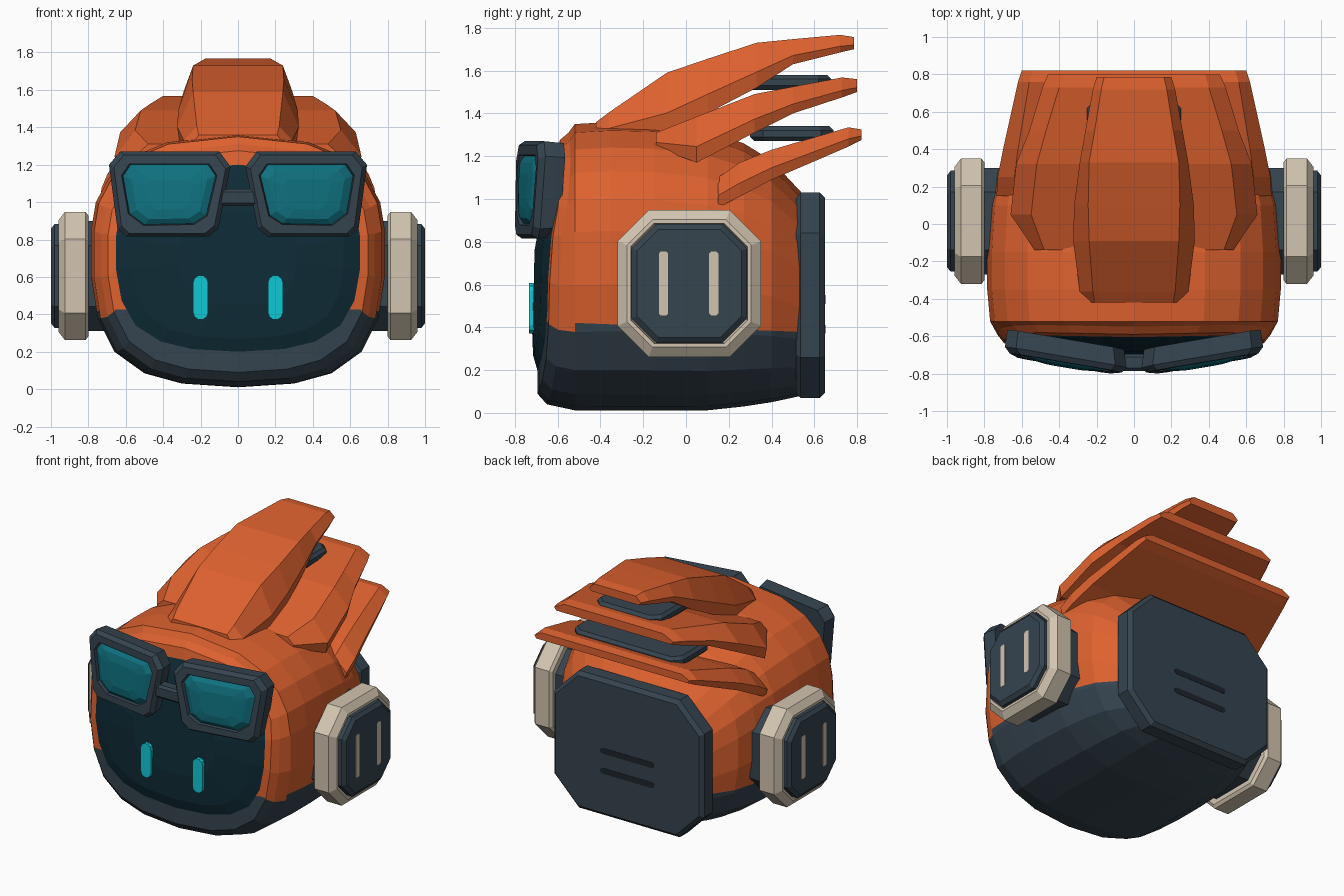
import bpy, bmesh, math
from mathutils import Vector

if "Cube" in bpy.data.objects:
    bpy.data.objects.remove(bpy.data.objects["Cube"])


def material(name, rgb):
    m = bpy.data.materials.new(name)
    m.diffuse_color = (*rgb, 1)
    m.use_nodes = True
    m.node_tree.nodes["Principled BSDF"].inputs["Base Color"].default_value = m.diffuse_color
    return m


ORANGE = material("orange", (0.72, 0.12, 0.028))
SLATE = material("dark slate", (0.036, 0.058, 0.078))
VISOR = material("visor navy", (0.0045, 0.024, 0.036))
CREAM = material("cream", (0.65, 0.56, 0.44))
LENS = material("lens teal", (0.005, 0.17, 0.22))
CYAN = material("eye cyan", (0.005, 0.58, 0.66))
SLOT = material("slot black", (0.012, 0.018, 0.025))


def loft(name, rings, mats, start=True, end=True, rule=None, cut=None):
    """Skin a list of equal-length closed rings; rule picks a material per face."""
    bm = bmesh.new()
    loops = [[bm.verts.new(p) for p in r] for r in rings]
    n = len(loops[0])
    for a, b in zip(loops, loops[1:]):
        for i in range(n):
            j = (i + 1) % n
            bm.faces.new((a[i], a[j], b[j], b[i]))
    if start:
        bm.faces.new(loops[0])
    if end:
        bm.faces.new(loops[-1])
    bmesh.ops.recalc_face_normals(bm, faces=bm.faces[:])
    if cut:
        bmesh.ops.bisect_plane(bm, geom=bm.verts[:] + bm.edges[:] + bm.faces[:],
                               plane_co=cut[0], plane_no=cut[1])
    me = bpy.data.meshes.new(name)
    for m in mats:
        me.materials.append(m)
    if rule:
        for f in bm.faces:
            f.material_index = rule(f)
    bm.to_mesh(me)
    bm.free()
    ob = bpy.data.objects.new(name, me)
    bpy.context.collection.objects.link(ob)
    return ob


def octagon(hu, hv, ch, d=0.0):
    """Chamfered rectangle, inset by d."""
    hu, hv, ch = hu - d, hv - d, ch - 0.58 * d
    return [(hu, hv - ch), (hu - ch, hv), (ch - hu, hv), (-hu, hv - ch),
            (-hu, ch - hv), (ch - hu, -hv), (hu - ch, -hv), (hu, ch - hv)]


def capsule(r, h, n=5):
    """Upright pill outline, radius r and total half height h."""
    top = [(r * math.cos(math.pi * i / n), h - r + r * math.sin(math.pi * i / n))
           for i in range(n + 1)]
    return top + [(-u, -v) for u, v in top]


# head shell: half profile stretched between stations along the depth
HALF = [(0, .01), (.3, .03), (.5, .085), (.66, .2), (.75, .38), (.785, .6), (.785, .85),
        (.76, 1.0), (.69, 1.13), (.57, 1.24), (.38, 1.32), (0, 1.36)]
PROFILE = HALF + [(-x, z) for x, z in HALF[-2:0:-1]]


def station(y, sx, z0, z1, lean=0.0):
    out = []
    for x, z in PROFILE:
        x, z = x * sx, z0 + (z - .01) / 1.35 * (z1 - z0)
        out.append((x, y + lean * (.2 * max(0, z - .75) + .12 * x * x), z))
    return out


SHELL = [station(.54, .72, .08, 1.03), station(.40, .87, .05, 1.18),
         station(.27, .93, .03, 1.26), station(.10, .98, .012, 1.32),
         station(-.15, 1, .01, 1.355), station(-.35, 1, .01, 1.36),
         station(-.52, .98, .012, 1.35), station(-.65, .93, .04, 1.31, .9),
         station(-.695, .885, .09, 1.275, 1), station(-.695, .83, .2, 1.2, 1)]
loft("head_shell", SHELL, [ORANGE, SLATE], end=False,
     rule=lambda f: 1 if f.calc_center_median().z < .40 else 0,
     cut=((0, 0, .4), (0, 0.04, 1)))

# face visor, gently domed
loft("face_visor", [station(-.695, .83, .2, 1.2, 1), station(-.715, .72, .27, 1.13, 1),
                    station(-.722, .4, .45, .95, 1)], [VISOR], start=False)

# eyes
for s, side in ((1, "right"), (-1, "left")):
    loft(f"eye_{side}", [[(s * .2 + u, y, .49 + v) for u, v in capsule(.04, .12)]
                         for y in (-.70, -.734)], [CYAN])

# back plate with two slots
loft("back_plate", [[(u, y, .55 + v) for u, v in octagon(.58, .48, .19, d)]
                    for y, d in ((.515, .025), (.535, 0), (.625, 0), (.65, .025))], [SLATE])
for i, z in enumerate((.53, .39)):
    loft(f"back_slot_{i + 1}", [[(v, y, z + u) for u, v in capsule(.02, .21)]
                                for y in (.645, .652)], [SLOT])

# ear cups
CY, CZ = .015, .605


def ear_rings(s, h, ch, steps):
    return [[(s * x, CY + u, CZ + v) for u, v in octagon(h, h + .008, ch, d)] for x, d in steps]


for s, side in ((1, "right"), (-1, "left")):
    loft(f"ear_pad_{side}", ear_rings(s, .285, .13, ((.66, 0), (.82, 0))), [SLATE])
    loft(f"ear_ring_{side}", ear_rings(s, .335, .145, (
        (.80, .02), (.815, 0), (.925, 0), (.96, .045), (.96, .062), (.92, .07))), [CREAM])
    loft(f"ear_disc_{side}", ear_rings(s, .27, .115, (
        (.90, 0), (.98, 0), (1.0, .025))), [SLATE])
    # plain upright accent bars
    for k, y in (("front", -.105), ("back", .13)):
        loft(f"ear_accent_{side}_{k}", [[(s * x, y + u, CZ + v)
                                         for u, v in octagon(.022, .15, .01)]
                                        for x in (.995, 1.0005)], [CREAM])

# goggles resting on the brow
OUTER = [(.10, 1.27), (.63, 1.27), (.69, 1.20), (.645, .86),
         (.60, .815), (.16, .815), (.105, .86), (.04, 1.19)]
INNER = [(.16, 1.20), (.575, 1.20), (.615, 1.14), (.58, .94),
         (.50, .88), (.24, .885), (.17, .93), (.12, 1.14)]


def goggle_ring(s, pts, dy, k=1.0):
    out = []
    for x, z in pts:
        x, z = .367 + (x - .367) * k, 1.04 + (z - 1.04) * k
        out.append((s * x, -.815 + .17 * (x - .05) + .05 * (z - .82) + dy, z))
    return out


for s, side in ((1, "right"), (-1, "left")):
    loft(f"goggle_frame_{side}", [
        goggle_ring(s, OUTER, .125, .96), goggle_ring(s, OUTER, .03),
        goggle_ring(s, OUTER, 0, .92), goggle_ring(s, INNER, 0, 1.03),
        goggle_ring(s, INNER, .03)], [SLATE], end=False)
    loft(f"goggle_lens_{side}", [
        goggle_ring(s, INNER, .02), goggle_ring(s, INNER, -.004, .82),
        goggle_ring(s, INNER, -.014, .5)], [LENS], start=False)
loft("goggle_bridge", [[(x, -.74 + u, 1.025 + v) for u, v in octagon(.045, .045, .015)]
                       for x in (-.1, .1)], [SLATE])


# swept hair tiers: (y, top z, bottom z, half width of top, half width of edge)
def tier(name, rows, drop):
    rings = []
    for y, zt, zb, ht, hm in rows:
        zs = zt + (zb - zt) * drop
        right = [(ht, zt), (hm, zs), (hm - .015, zb)]
        rings.append([(x, y, z) for x, z in right] + [(-x, y, z) for x, z in right[::-1]])
    loft(name, rings, [ORANGE])


tier("hair_top", [(-.42, 1.36, 1.29, .21, .24), (-.36, 1.405, 1.29, .22, .29),
                  (-.09, 1.59, 1.30, .24, .325), (.10, 1.655, 1.40, .245, .32),
                  (.33, 1.73, 1.52, .24, .29), (.50, 1.747, 1.63, .21, .26),
                  (.72, 1.767, 1.685, .175, .22), (.785, 1.757, 1.70, .16, .20)], .65)
tier("hair_middle", [(-.14, 1.31, 1.24, .48, .53), (.05, 1.385, 1.17, .55, .66),
                     (.32, 1.49, 1.31, .52, .63), (.50, 1.525, 1.40, .47, .56),
                     (.73, 1.568, 1.475, .40, .49), (.80, 1.56, 1.50, .38, .46)], .65)
tier("hair_bottom", [(.15, 1.10, .96, .64, .735), (.25, 1.17, 1.01, .64, .73),
                     (.40, 1.23, 1.09, .62, .70), (.76, 1.335, 1.245, .56, .62),
                     (.82, 1.325, 1.275, .54, .60)], .6)

# slate fins tucked between the tiers
for name, z, y0, y1, w in (("fin_upper", 1.545, .25, .68, .25), ("fin_lower", 1.305, .30, .69, .42)):
    loft(name, [[(u, (y0 + y1) / 2 + v, zz) for u, v in octagon(w, (y1 - y0) / 2, .06, d)]
                for zz, d in ((z - .035, .02), (z - .015, 0), (z + .015, 0), (z + .035, .02))],
         [SLATE])
